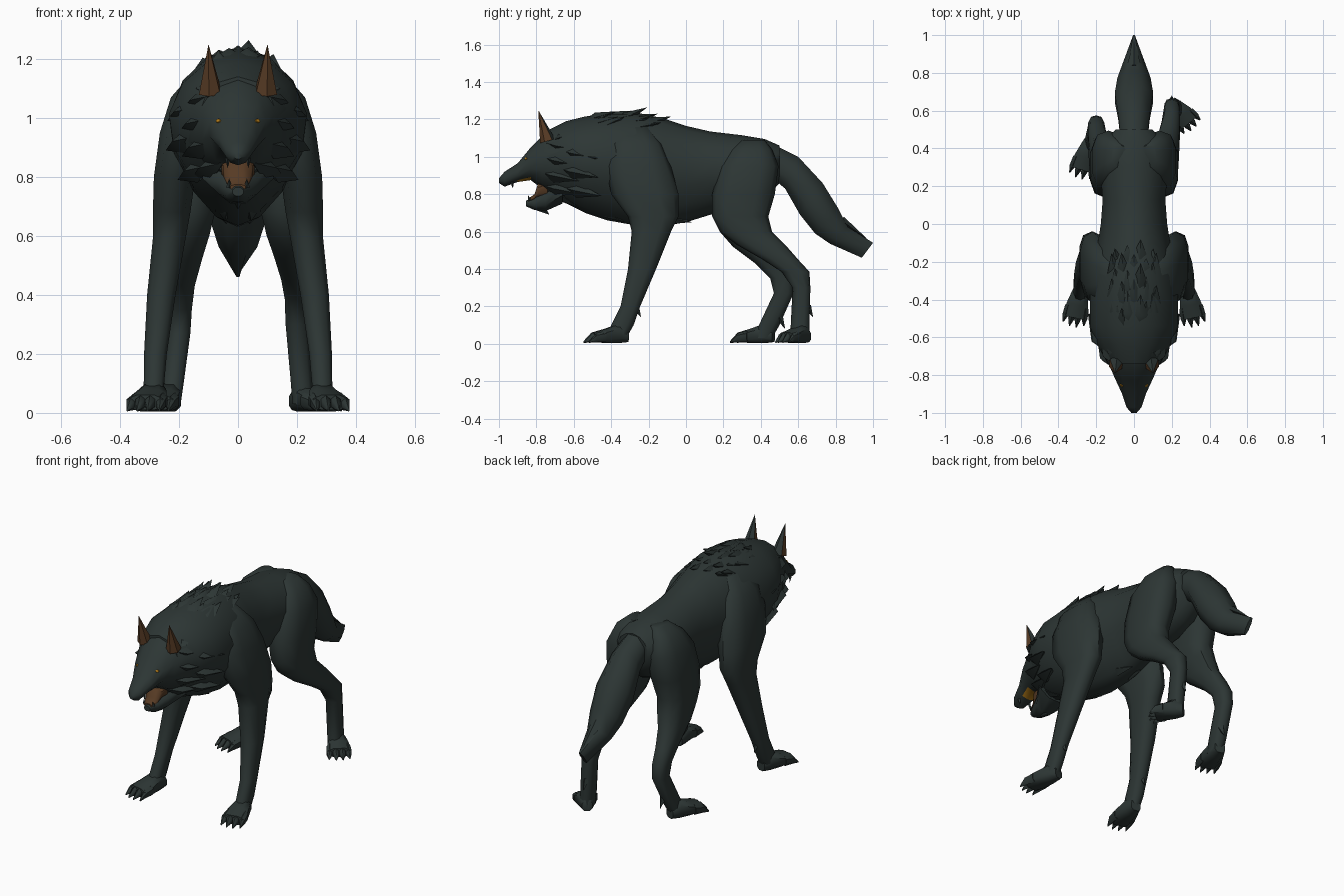
import bpy, bmesh, math, random
from mathutils import Vector, Matrix

random.seed(4)


def material(name, rgb):
    m = bpy.data.materials.new(name)
    m.diffuse_color = (*rgb, 1)
    return m


FUR = material("dark_fur", (0.026, 0.037, 0.035))
SKIN = material("brown_skin", (0.095, 0.044, 0.018))
AMBER = material("amber", (0.45, 0.2, 0.01))


def finish(name, bm, mats=(FUR,), rule=None, angle=50):
    bmesh.ops.recalc_face_normals(bm, faces=bm.faces)
    bm.normal_update()
    if rule:
        for f in bm.faces:
            f.material_index = rule(f)
    me = bpy.data.meshes.new(name)
    bm.to_mesh(me)
    bm.free()
    ob = bpy.data.objects.new(name, me)
    bpy.context.collection.objects.link(ob)
    for m in mats:
        me.materials.append(m)
    bpy.ops.object.select_all(action='DESELECT')
    ob.select_set(True)
    bpy.context.view_layer.objects.active = ob
    bpy.ops.object.shade_smooth_by_angle(angle=math.radians(angle))
    return ob


def loft(bm, rings, side=1, n=10, mat=Matrix(), power=1.0, pinch=0.0):
    """Skin oval rings (x, half width, y0, z0, y1, z1): the oval spans the two y,z points.
    A power below 1 makes the oval boxier, pinch narrows its lower half."""
    loops = []
    for x, w, y0, z0, y1, z1 in rings:
        loop = []
        for i in range(n):
            a = 2 * math.pi * (i + 0.5) / n
            c, s = (math.copysign(abs(v) ** power, v) if abs(v) > 1e-6 else 0 for v in (math.cos(a), math.sin(a)))
            t = 0.5 + 0.5 * s / (math.cos(math.pi / n) if n % 4 == 0 else 1)
            c *= 1 - pinch * max(0, -s)
            p = Vector(((x + w * c) * side, y0 + (y1 - y0) * t, z0 + (z1 - z0) * t))
            loop.append(bm.verts.new(mat @ p))
        loops.append(loop)
    for a, b in zip(loops, loops[1:]):
        for i in range(n):
            j = (i + 1) % n
            bm.faces.new((a[i], a[j], b[j], b[i]))
    bm.faces.new(loops[0])
    bm.faces.new(loops[-1])


def spike(bm, base, tip, r, n=4, flat=1.0, root=0.0):
    """Pointed tuft; root adds a buried taper behind the base."""
    base, tip = Vector(base), Vector(tip)
    d = tip - base
    spin = d.to_track_quat('Z', 'Y').to_matrix().to_4x4() @ Matrix.Diagonal((1, flat, 1, 1))
    for r1, r2, length, mid in ((r, 0, d.length, (base + tip) / 2),
                                (0, r, root, base - d.normalized() * root / 2)):
        if length:
            bmesh.ops.create_cone(bm, cap_ends=not root, segments=n, radius1=r1, radius2=r2, depth=length,
                                  matrix=Matrix.Translation(mid) @ spin)
    if root:
        bmesh.ops.remove_doubles(bm, verts=bm.verts, dist=1e-5)


def upright(rows):   # rows of y, bottom, top, half width
    return [(0, w, y, b, y, t) for y, b, t, w in rows]


def level(rows):     # rows of z, front y, back y, x, half width
    return [(x, w, a, z, b, z) for z, a, b, x, w in rows]


# Torso
bm = bmesh.new()
loft(bm, upright([
    (-0.74, 0.79, 1.14, 0.14), (-0.64, 0.75, 1.19, 0.20), (-0.54, 0.70, 1.215, 0.24),
    (-0.42, 0.66, 1.235, 0.24), (-0.28, 0.635, 1.24, 0.235), (-0.12, 0.63, 1.205, 0.20),
    (0.0, 0.65, 1.165, 0.18), (0.13, 0.69, 1.135, 0.17), (0.3, 0.72, 1.115, 0.185),
    (0.42, 0.77, 1.095, 0.18), (0.5, 0.86, 1.06, 0.10)]), n=14, pinch=0.3)
finish("torso", bm)

# Head with open upper jaw, amber palate
bm = bmesh.new()
loft(bm, upright([
    (-1.0, 0.86, 0.885, 0.015), (-0.97, 0.84, 0.92, 0.042), (-0.9, 0.865, 0.965, 0.066),
    (-0.83, 0.875, 1.05, 0.10), (-0.77, 0.83, 1.11, 0.128), (-0.69, 0.79, 1.16, 0.168),
    (-0.6, 0.8, 1.18, 0.2)]), n=10)
head = finish("head", bm, (FUR, AMBER),
              lambda f: int(f.normal.z < -0.9 and -0.9 < f.calc_center_median().y < -0.8))

# Lower jaw
bm = bmesh.new()
loft(bm, upright([(-0.855, 0.735, 0.765, 0.02), (-0.81, 0.715, 0.785, 0.045),
                  (-0.75, 0.71, 0.82, 0.07), (-0.66, 0.75, 0.9, 0.13)]), n=8)
spike(bm, (0, -0.79, 0.74), (0, -0.73, 0.69), 0.03)
finish("lower_jaw", bm)

# Fangs of the upper and lower jaw
bm = bmesh.new()
for s in (-1, 1):
    spike(bm, (s * 0.035, -0.93, 0.865), (s * 0.035, -0.925, 0.83), 0.01)
    spike(bm, (s * 0.03, -0.835, 0.765), (s * 0.03, -0.845, 0.795), 0.01)
finish("fangs", bm)

# Mouth lining with tongue
bm = bmesh.new()
loft(bm, [(0, 0.028, -0.845, 0.755, -0.845, 0.775), (0, 0.042, -0.81, 0.77, -0.81, 0.80),
          (0, 0.055, -0.79, 0.78, -0.79, 0.86), (0, 0.06, -0.74, 0.78, -0.74, 0.88)], n=8)
finish("mouth_lining", bm, (SKIN,))

# Ears, brown on the front
for s, word in ((-1, "left"), (1, "right")):
    bm = bmesh.new()
    spike(bm, (s * 0.094, -0.74, 1.085), (s * 0.1, -0.79, 1.25), 0.042, n=6)
    finish(word + "_ear", bm, (FUR, SKIN), lambda f: int(f.normal.y < 0.1), 20)

# Eyes, thin plates set on the brow
bpy.context.view_layer.update()
for s, word in ((-1, "left"), (1, "right")):
    ok, loc, nor, _ = head.ray_cast((s * 0.066, -2, 0.99), (0, 1, 0))
    bm = bmesh.new()
    bmesh.ops.create_cone(bm, cap_ends=True, segments=6, radius1=0.012, radius2=0.009, depth=0.007,
                          matrix=Matrix.Translation(loc) @ nor.to_track_quat('Z', 'Y').to_matrix().to_4x4()
                          @ Matrix.Diagonal((1, 0.75, 1, 1)))
    finish(word + "_eye", bm, (AMBER,))

# Tail with a split tip
bm = bmesh.new()
loft(bm, [(0, 0.075, 0.42, 0.92, 0.45, 1.075), (0, 0.09, 0.53, 0.83, 0.6, 1.0),
          (0, 0.11, 0.61, 0.69, 0.73, 0.86), (0, 0.095, 0.69, 0.59, 0.81, 0.73),
          (0, 0.07, 0.77, 0.535, 0.865, 0.625), (0, 0.012, 0.94, 0.46, 1.0, 0.54)], n=8)
spike(bm, (0, 0.83, 0.66), (0, 0.97, 0.56), 0.04, flat=0.6)
finish("tail", bm)

# Legs: rows run from the hip or shoulder down to the ankle
FRONT = level([
    (1.16, -0.36, -0.2, 0.11, 0.04), (1.07, -0.41, -0.13, 0.16, 0.07), (0.95, -0.43, -0.08, 0.185, 0.083),
    (0.8, -0.40, -0.04, 0.215, 0.073), (0.68, -0.31, -0.04, 0.225, 0.066), (0.6, -0.29, -0.08, 0.232, 0.058),
    (0.4, -0.31, -0.16, 0.26, 0.05), (0.2, -0.35, -0.245, 0.28, 0.04), (0.1, -0.40, -0.28, 0.285, 0.036),
    (0.03, -0.42, -0.32, 0.285, 0.036)])
THIGH = [(1.09, 0.3, 0.42, 0.08, 0.04), (1.04, 0.24, 0.46, 0.115, 0.065), (0.95, 0.18, 0.495, 0.135, 0.088),
         (0.8, 0.14, 0.475, 0.145, 0.09), (0.68, 0.14, 0.44, 0.155, 0.08), (0.6, 0.18, 0.46, 0.165, 0.07)]
HIND_BACK = level(THIGH + [
    (0.53, 0.27, 0.53, 0.18, 0.06), (0.45, 0.41, 0.60, 0.195, 0.05), (0.385, 0.51, 0.66, 0.2, 0.043),
    (0.3, 0.57, 0.665, 0.2, 0.04), (0.1, 0.56, 0.66, 0.215, 0.037), (0.03, 0.56, 0.66, 0.22, 0.037)])
HIND_FORWARD = level(THIGH + [
    (0.52, 0.25, 0.48, 0.18, 0.06), (0.43, 0.37, 0.53, 0.195, 0.05), (0.35, 0.45, 0.57, 0.2, 0.045),
    (0.27, 0.47, 0.575, 0.2, 0.04), (0.1, 0.39, 0.50, 0.22, 0.037), (0.03, 0.36, 0.46, 0.23, 0.037)])


def leg(name, rings, side, paw, turn, spur, size=1.0):
    """One leg, with a heel spur and a clawed paw turned outward by some degrees."""
    bm = bmesh.new()
    loft(bm, rings, side, power=0.75)
    x, y, z = spur
    spike(bm, (x * side, y - 0.03, z + 0.05), (x * side, y, z - 0.01), 0.02)
    m = Matrix.Translation((paw[0] * side, paw[1], 0)) @ Matrix.Rotation(math.radians(turn * side), 4, 'Z') \
        @ Matrix.Diagonal((1, size, 1, 1))
    loft(bm, upright([(0.05, 0.01, 0.07, 0.03), (0.0, 0.005, 0.105, 0.045),
                      (-0.07, 0.005, 0.08, 0.062), (-0.14, 0.01, 0.06, 0.064)]), n=8, mat=m, power=0.75)
    for k in (-1.5, -0.5, 0.5, 1.5):
        reach = 0.015 * abs(k)
        loft(bm, [(k * 0.032, 0.018, -0.08, 0.01, -0.08, 0.07),
                  (k * 0.034, 0.019, -0.155 + reach, 0.008, -0.155 + reach, 0.058),
                  (k * 0.037, 0.003, -0.195 + reach, 0.005, -0.195 + reach, 0.015)], n=6, mat=m)
    finish(name, bm)


leg("front_left_leg", FRONT, -1, (0.285, -0.36), 12, (0.28, -0.24, 0.15))
leg("front_right_leg", FRONT, 1, (0.285, -0.36), 12, (0.28, -0.24, 0.15))
leg("hind_left_leg", HIND_FORWARD, -1, (0.235, 0.42), 18, (0.2, 0.53, 0.09))
leg("hind_right_leg", HIND_BACK, 1, (0.22, 0.62), 40, (0.2, 0.68, 0.15), 0.8)

# Mane: ragged tufts swept back over neck and shoulders
bm = bmesh.new()
for row in range(8):
    y = -0.66 + row * 0.066
    top = 1.165 + 0.07 * min(1, row / 3) - 0.012 * max(0, row - 5)
    for a in (-0.085, -0.03, 0.03, 0.085) if row % 2 else (-0.1, -0.055, 0, 0.055, 0.1):
        base = Vector((a, y + random.uniform(-0.02, 0.02), top - 4.5 * a * a - 0.02))
        tip = base + Vector((a * 0.2, random.uniform(0.08, 0.12), random.uniform(0.02, 0.055)))
        spike(bm, base, tip, 0.045, flat=0.6, root=0.06)
finish("mane", bm, angle=60)

# Cheek ruff and throat tufts
bm = bmesh.new()
for s in (-1, 1):
    for z, x, y in ((1.06, 0.12, -0.68), (0.98, 0.135, -0.69), (0.9, 0.125, -0.7), (0.83, 0.09, -0.69),
                    (1.02, 0.175, -0.6), (0.92, 0.18, -0.6), (0.82, 0.14, -0.58)):
        spike(bm, (s * x, y, z), (s * (x + 0.065), y + 0.13, z - 0.03), 0.05, flat=0.8, root=0.09)
    for i in range(4):
        spike(bm, (s * 0.04, -0.66 + i * 0.08, 0.79 - i * 0.03),
              (s * 0.045, -0.57 + i * 0.08, 0.725 - i * 0.025), 0.04, flat=0.7, root=0.06)
    spike(bm, (s * 0.04, -0.08, 0.67), (s * 0.03, 0.03, 0.65), 0.03, root=0.05)
finish("ruff", bm, angle=60)
